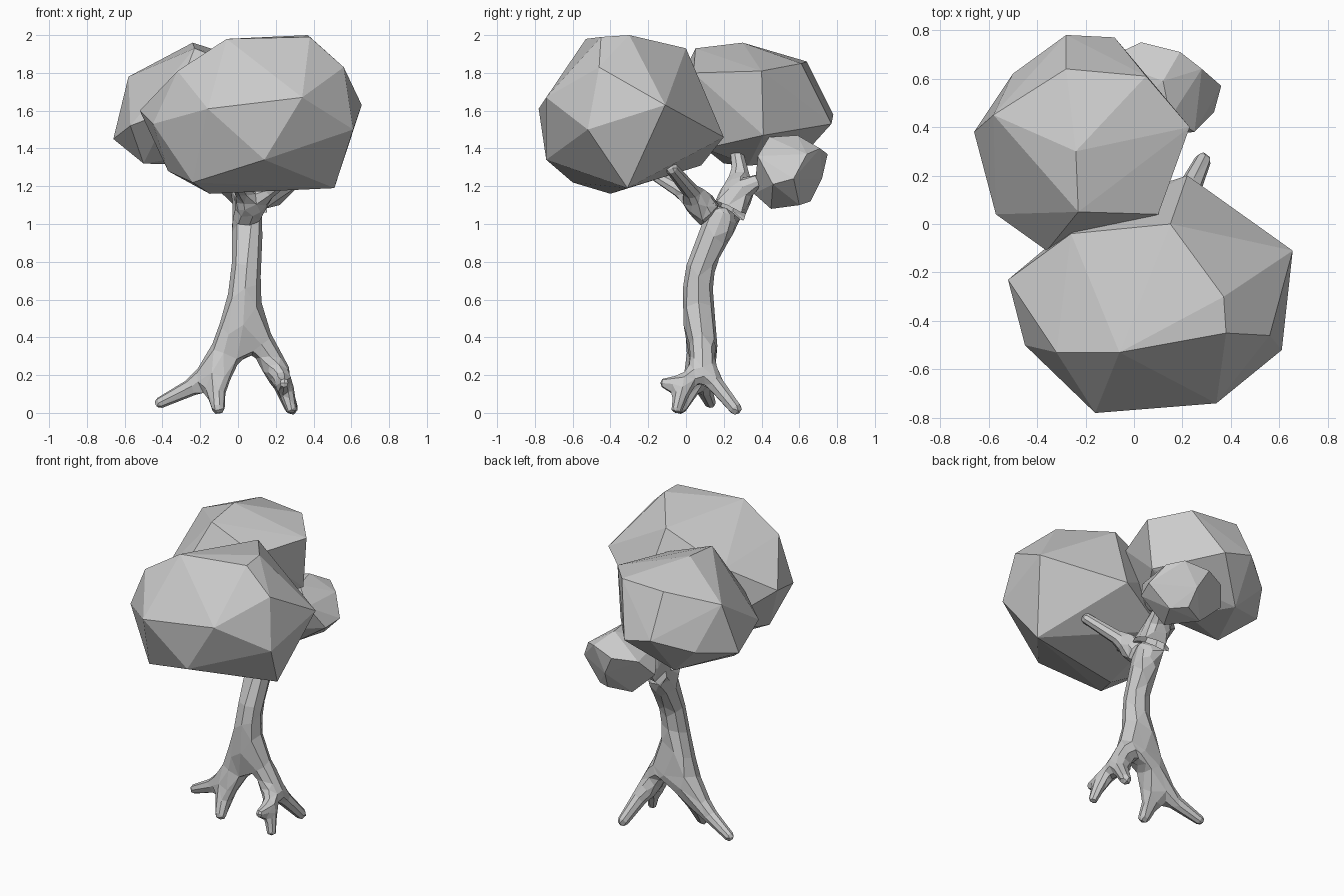
import bpy, bmesh


def hull(name, pts):
    """Faceted leaf clump: convex hull round a few corner points."""
    bm = bmesh.new()
    for p in pts:
        bm.verts.new(p)
    bmesh.ops.convex_hull(bm, input=bm.verts[:])
    loose = [v for v in bm.verts if not v.link_faces]
    bmesh.ops.delete(bm, geom=loose, context='VERTS')
    bmesh.ops.recalc_face_normals(bm, faces=bm.faces[:])
    me = bpy.data.meshes.new(name)
    bm.to_mesh(me)
    bm.free()
    ob = bpy.data.objects.new(name, me)
    bpy.context.collection.objects.link(ob)
    return ob


# Large front clump
hull("front_foliage", [
    (-.16, -.78, 1.61), (.34, -.74, 1.67), (.14, -.74, 1.34), (-.06, -.53, 1.98),
    (.37, -.30, 2.0), (.38, -.45, 1.99), (.56, -.46, 1.83), (.655, -.11, 1.63),
    (.61, -.52, 1.5), (.51, -.31, 1.19), (-.15, -.4, 1.16), (-.37, -.36, 1.28),
    (-.24, -.6, 1.22), (-.45, -.5, 1.53), (-.52, -.23, 1.6), (-.32, -.53, 1.81),
    (.15, 0, 1.93), (.22, .2, 1.46), (-.26, -.04, 1.75), (-.15, .08, 1.31)])

# Back clump
hull("back_foliage", [
    (-.24, .3, 1.96), (-.23, .05, 1.93), (-.28, .64, 1.86), (-.58, .45, 1.78),
    (-.66, .38, 1.45), (-.57, .04, 1.52), (-.5, .62, 1.5), (-.28, .78, 1.58),
    (-.08, .77, 1.53), (.05, .61, 1.85), (.23, .4, 1.81), (.1, .04, 1.8),
    (.2, .41, 1.47), (-.36, -.11, 1.6), (-.5, .2, 1.32), (-.15, .33, 1.31),
    (.0, .1, 1.4), (-.32, .58, 1.32)])

# Small low clump
hull("small_foliage", [
    (.36, .57, 1.24), (.28, .64, 1.37), (.33, .46, 1.21), (.19, .71, 1.4),
    (.03, .75, 1.37), (.12, .59, 1.47), (.15, .44, 1.46), (.25, .38, 1.36),
    (.22, .6, 1.1), (.14, .45, 1.08), (.1, .72, 1.24), (-.12, .68, 1.36),
    (-.19, .6, 1.26), (-.08, .42, 1.38), (.05, .36, 1.16), (-.02, .6, 1.1),
    (.12, .66, 1.12)])

# Trunk, roots and branches: one skeleton thickened by the skin modifier.
# Each chain is (start index, [(x, y, z, radius), ...])
nodes, edges = [(.03, .09, .45, .105)], []


def chain(start, pts):
    prev = start
    for p in pts:
        nodes.append(p)
        edges.append((prev, len(nodes) - 1))
        prev = len(nodes) - 1
    return prev


top = chain(0, [(.03, .06, .6, .09), (.045, .065, .76, .085),
                (.045, .13, .91, .085), (.045, .18, 1.0, .09)])
# Roots
left = chain(0, [(-.07, .09, .31, .08), (-.13, .07, .2, .065)])
chain(left, [(-.28, .10, .12, .045), (-.44, .135, .04, .03)])
chain(left, [(-.10, -.05, -.005, .035)])
right = chain(0, [(.13, .09, .36, .075), (.2, .08, .24, .06)])
chain(right, [(.295, .285, -.005, .035)])
low = chain(right, [(.245, -.01, .15, .045)])
chain(low, [(.29, -.055, -.005, .03)])
chain(low, [(.245, -.14, .16, .028)])
# Front branches
fork = chain(top, [(.07, .07, 1.11, .075)])
chain(fork, [(.17, .02, 1.18, .045), (.34, -.09, 1.31, .035)])
chain(fork, [(.02, -.03, 1.18, .045), (-.04, -.2, 1.28, .03)])
# Back branches
back = chain(top, [(.06, .26, 1.15, .085)])
chain(back, [(-.01, .29, 1.26, .05), (-.08, .26, 1.42, .035)])
chain(back, [(.11, .36, 1.22, .045), (.13, .46, 1.25, .03)])

me = bpy.data.meshes.new("trunk")
me.from_pydata([n[:3] for n in nodes], edges, [])
trunk = bpy.data.objects.new("trunk", me)
bpy.context.collection.objects.link(trunk)
skin = trunk.modifiers.new("Skin", 'SKIN')
skin.branch_smoothing = 0.0
for i, (sv, n) in enumerate(zip(me.skin_vertices[0].data, nodes)):
    sv.radius = (n[3], n[3])
    sv.use_root = i == 0
sub = trunk.modifiers.new("Facets", 'SUBSURF')
sub.levels = sub.render_levels = 1
# Thin the mesh for a chunky, low-poly bark
dec = trunk.modifiers.new("Chunky", 'DECIMATE')
dec.ratio = 0.45
